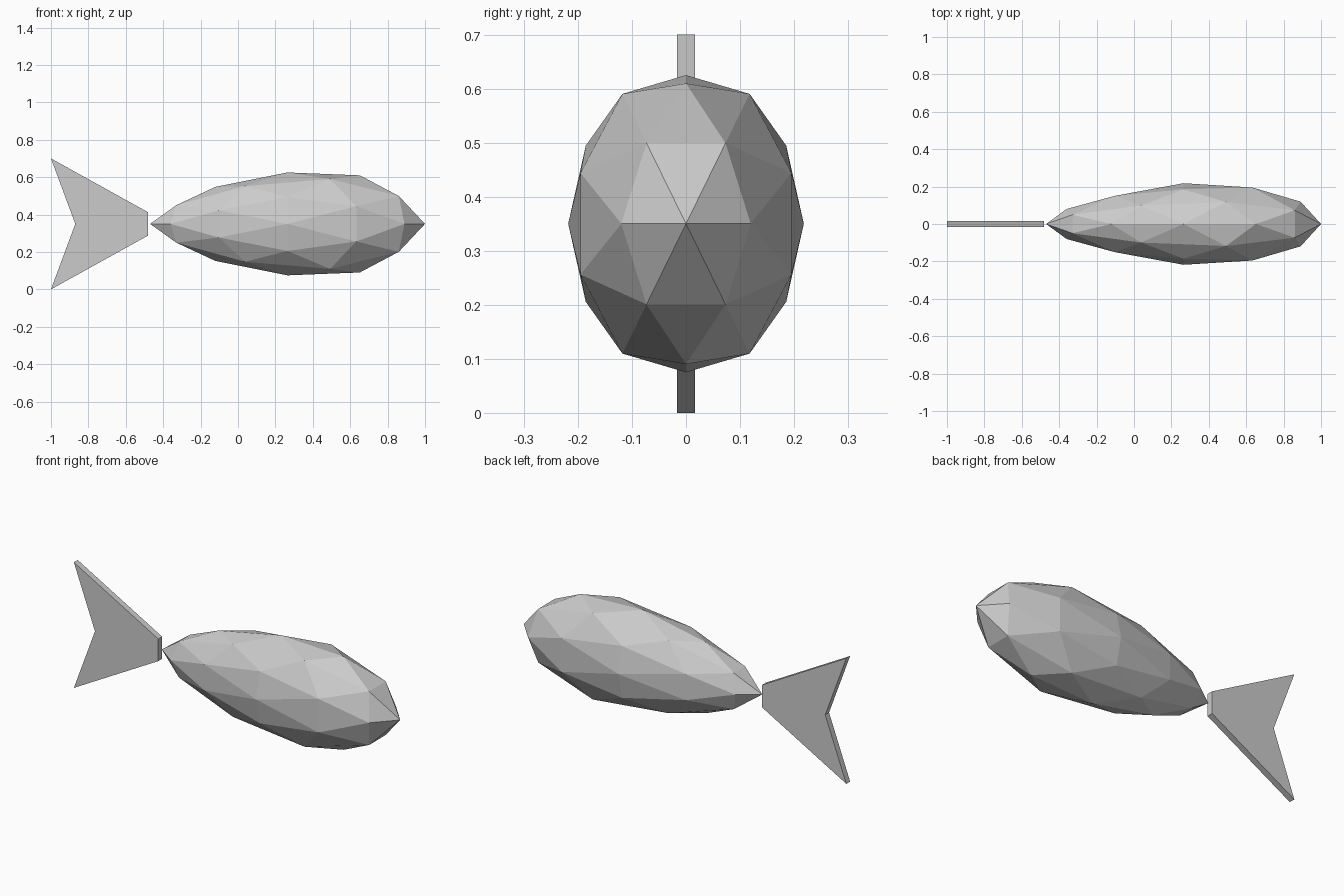
import bpy, bmesh
from mathutils import Matrix, Vector

if "Cube" in bpy.data.objects:
    bpy.data.objects.remove(bpy.data.objects["Cube"])


def add_object(name, bm):
    bmesh.ops.recalc_face_normals(bm, faces=bm.faces[:])
    mesh = bpy.data.meshes.new(name)
    bm.to_mesh(mesh)
    bm.free()
    obj = bpy.data.objects.new(name, mesh)
    bpy.context.collection.objects.link(obj)
    return obj


# Girth of the body along its length: (position from tail to nose, factor)
TAPER = [(-1, 0.6), (-0.85, 0.70), (-0.81, 0.73), (-0.525, 0.846), (0, 1.0),
         (0.31, 1.08), (0.525, 1.11), (0.81, 1.085), (0.85, 1.045), (1, 0.9)]


def girth(u):
    for (a, fa), (b, fb) in zip(TAPER, TAPER[1:]):
        if u <= b:
            return fa + (fb - fa) * (u - a) / (b - a)
    return TAPER[-1][1]


# Body: icosphere turned so an edge midpoint forms the nose, then tapered
bm = bmesh.new()
bmesh.ops.create_icosphere(bm, subdivisions=2, radius=1)
turn = Matrix(((0, 1, 0), (0.5257, 0, 0.8507), (0.8507, 0, -0.5257)))
for v in bm.verts:
    p = turn @ v.co
    g = girth(p.x)
    v.co = Vector((0.265 + 0.735 * p.x, 0.218 * g * p.y, 0.35 + 0.275 * g * p.z))
add_object("body", bm)

# Tail fin: flat forked profile, extruded in thickness
bm = bmesh.new()
outline = [(-1, 0), (-0.48, 0.288), (-0.48, 0.412), (-1, 0.7), (-0.87, 0.35)]
face = bm.faces.new([bm.verts.new((x, -0.017, z)) for x, z in outline])
ext = bmesh.ops.extrude_face_region(bm, geom=[face])["geom"]
bmesh.ops.translate(bm, vec=(0, 0.034, 0),
                    verts=[g for g in ext if isinstance(g, bmesh.types.BMVert)])
add_object("tail_fin", bm)
